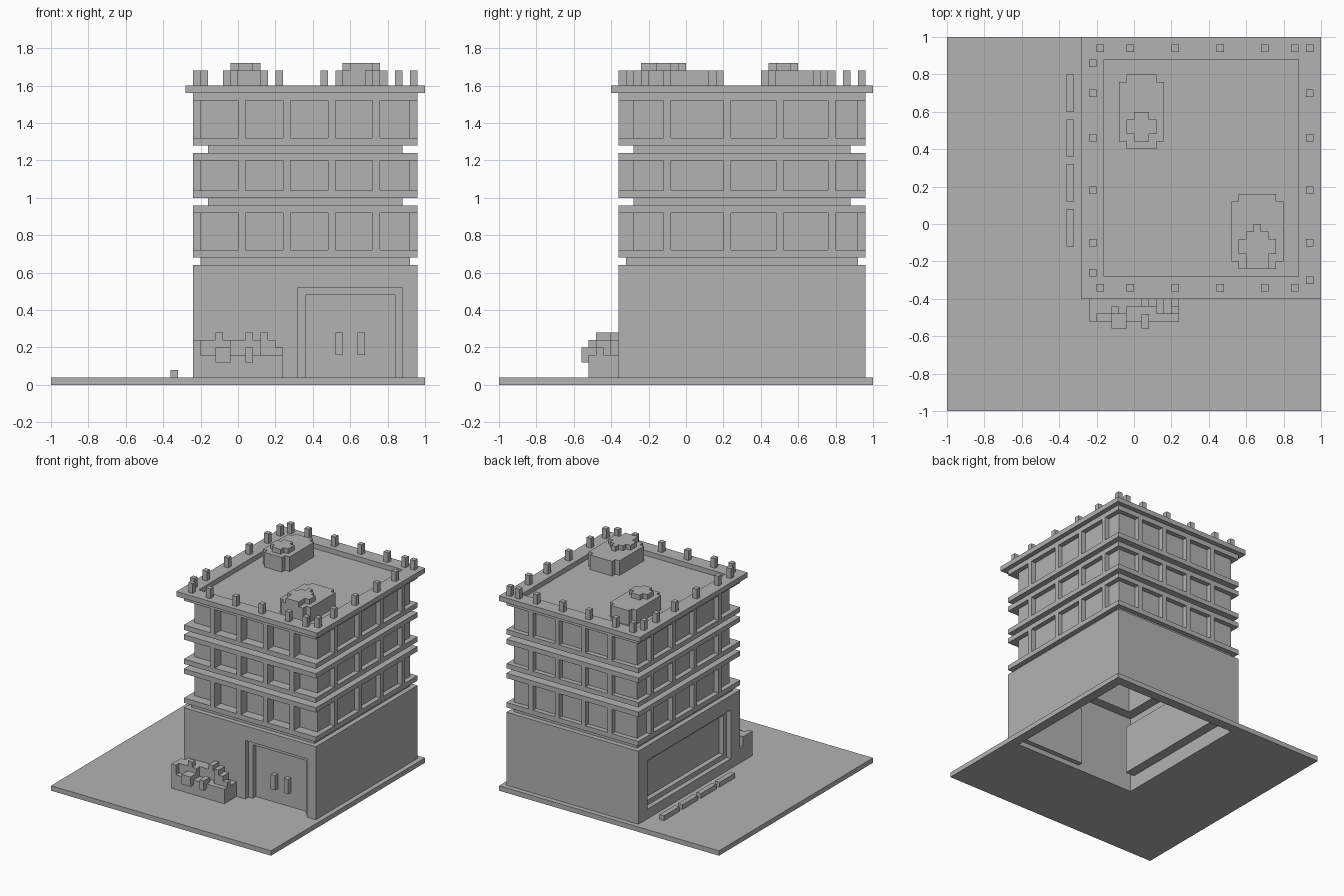
import bpy
import bmesh

cube = bpy.data.objects.get("Cube")
if cube:
    bpy.data.objects.remove(cube, do_unlink=True)

U = 0.04  # every part snaps to this block size

grey = bpy.data.materials.new("plain_grey")
grey.use_nodes = True
grey.diffuse_color = (0.45, 0.45, 0.45, 1)
grey.node_tree.nodes["Principled BSDF"].inputs["Base Color"].default_value = grey.diffuse_color


def finish(name, bm):
    """Scale block units to metres and link the object."""
    bmesh.ops.recalc_face_normals(bm, faces=bm.faces)
    bmesh.ops.scale(bm, vec=(U, U, U), verts=bm.verts)
    mesh = bpy.data.meshes.new(name)
    bm.to_mesh(mesh)
    bm.free()
    mesh.materials.append(grey)
    obj = bpy.data.objects.new(name, mesh)
    bpy.context.collection.objects.link(obj)
    return obj


def boxes(name, *specs):
    """One object made of boxes given as x0, x1, y0, y1, z0, z1."""
    bm = bmesh.new()
    for x0, x1, y0, y1, z0, z1 in specs:
        verts = bmesh.ops.create_cube(bm, size=1)["verts"]
        bmesh.ops.scale(bm, vec=(x1 - x0, y1 - y0, z1 - z0), verts=verts)
        bmesh.ops.translate(bm, vec=((x0 + x1) / 2, (y0 + y1) / 2, (z0 + z1) / 2), verts=verts)
    return finish(name, bm)


def ring(name, outer, inner, low, high, axis="z"):
    """Rectangular frame; axis x puts it upright in the y-z plane."""
    bm = bmesh.new()
    loops = []
    for a0, a1, b0, b1 in (outer, inner):
        for c in (low, high):
            loop = []
            for a, b in ((a0, b0), (a1, b0), (a1, b1), (a0, b1)):
                loop.append(bm.verts.new((a, b, c) if axis == "z" else (c, a, b)))
            loops.append(loop)
    out_low, out_high, in_low, in_high = loops
    for p, q in ((out_low, out_high), (out_high, in_high), (in_high, in_low), (in_low, out_low)):
        for i in range(4):
            j = (i + 1) % 4
            bm.faces.new((p[i], p[j], q[j], q[i]))
    return finish(name, bm)


def mound(name, cx, half, low, high):
    """Stepped outline, mirrored about x = cx, then extruded."""
    outline = [(cx + w, y) for w, y in half] + [(cx - w, y) for w, y in reversed(half)]
    bm = bmesh.new()
    face = bm.faces.new([bm.verts.new((x, y, low)) for x, y in outline])
    top = bmesh.ops.extrude_face_region(bm, geom=[face])["geom"]
    bmesh.ops.translate(bm, vec=(0, 0, high - low),
                        verts=[v for v in top if isinstance(v, bmesh.types.BMVert)])
    return finish(name, bm)


def cut(target, *cutters):
    for cutter in cutters:
        cutter.hide_render = True
        cutter.hide_viewport = True
        mod = target.modifiers.new("opening", "BOOLEAN")
        mod.object = cutter
        mod.operation = "DIFFERENCE"
        mod.solver = "EXACT"


WALL = (-6, 24, -9, 24)
ROOM = (-5, 23, -7, 23)
CAVITY = (-3, 21, -5, 21)
NECK = (-4, 22, -7, 22)

# Ground plate, open below the hollow building
ring("ground_plate", (-25, 25, -25, 25), ROOM, 0, 1)

# Ground floor with stepped door and side window openings
ground_floor = ring("ground_floor_walls", WALL, ROOM, 1, 16)
cut(ground_floor,
    boxes("door_outer_cutter", (8, 22, -10, -8, 0, 13)),
    boxes("door_inner_cutter", (9, 21, -9, -6, 0, 12)),
    boxes("window_cutter", (-7, -4, -6, 21, 3, 13)))
boxes("door_panel", (8, 22, -7, -6, 1, 13))
boxes("door_handles", *[(x, x + 1, -8, -7, 4, 7) for x in (13, 16)])
ring("side_window_frame", (-6, 21, 3, 13), (-5, 20, 4, 12), -5, -4, "x")
boxes("side_window_panel", (-4, -3, -6, 21, 3, 13))

# Upper storeys: neck, lower slab, glazing with pillars, upper slab
storeys = [((-5, 23, -8, 23), 16, 24), (NECK, 24, 31), (NECK, 31, 39)]
for n, (neck, low, high) in enumerate(storeys, 1):
    ring(f"neck_{n}", neck, CAVITY, low, low + 1)
    ring(f"lower_slab_{n}", WALL, CAVITY, low + 1, low + 2)
    ring(f"window_wall_{n}", ROOM, CAVITY, low + 2, high - 1)
    ring(f"upper_slab_{n}", WALL, CAVITY, high - 1, high)
    pillars = []
    for x in (0, 6, 12, 18):
        pillars += [(x, x + 1, y0, y1, low + 2, high - 1) for y0, y1 in ((-9, -7), (23, 24))]
    for y in (-3, 5, 12, 19):
        pillars += [(x, x + 1, y, y + 1, low + 2, high - 1) for x in (-6, 23)]
    boxes(f"pillars_{n}", *pillars)

# Roof and its raised rim with posts
boxes("roof_deck", (-3, 21, -5, 21, 38, 39))
ring("roof_rim", (-7, 25, -10, 25), NECK, 39, 40)
spots = [(x, y) for x in (-5, -1, 5, 11, 17, 21) for y in (-9, 23)]
spots += [(x, y) for x in (-6, 23) for y in (17, 11, 4, -3)]
spots += [(-6, 21), (-6, -7), (23, 23), (23, -8)]
boxes("roof_posts", *[(x, x + 1, y, y + 1, 40, 42) for x, y in spots])

# Rooftop mounds with a smaller stepped cap
mound("back_mound", 1, [(2, 10), (2, 11), (3, 11), (3, 19), (2, 19), (2, 20)], 39, 42)
mound("back_mound_cap", 1, [(1, 11), (1, 12), (2, 12), (2, 14), (1, 14), (1, 15)], 42, 43)
mound("front_mound", 16.5,
      [(2.5, -6), (2.5, -5), (3.5, -5), (3.5, 3), (2.5, 3), (2.5, 4)], 39, 42)
mound("front_mound_cap", 16.5,
      [(1.5, -6), (1.5, -4), (2.5, -4), (2.5, -2), (1.5, -2), (1.5, -1), (.5, -1), (.5, 0)], 42, 43)

# Kerb blocks beside the side window
boxes("parking_kerbs", *[(-9, -8, y, y + 5, 1, 2) for y in (-3, 3, 9, 15)])

# Planter and blocky shrub beside the door
boxes("planter", (-6, 6, -13, -9, 1, 4))
boxes("shrub_leaves",
      (-6, -5, -13, -10, 4, 6), (-5, -1, -12, -9, 4, 6), (-1, 3, -11, -9, 4, 6),
      (3, 5, -12, -10, 4, 6), (5, 6, -12, -11, 4, 5), (-3, -1, -14, -12, 3, 5),
      (1, 2, -14, -12, 3, 5), (-3, -2, -12, -11, 6, 7), (1, 2, -11, -9, 6, 7),
      (3, 4, -12, -10, 6, 7))
